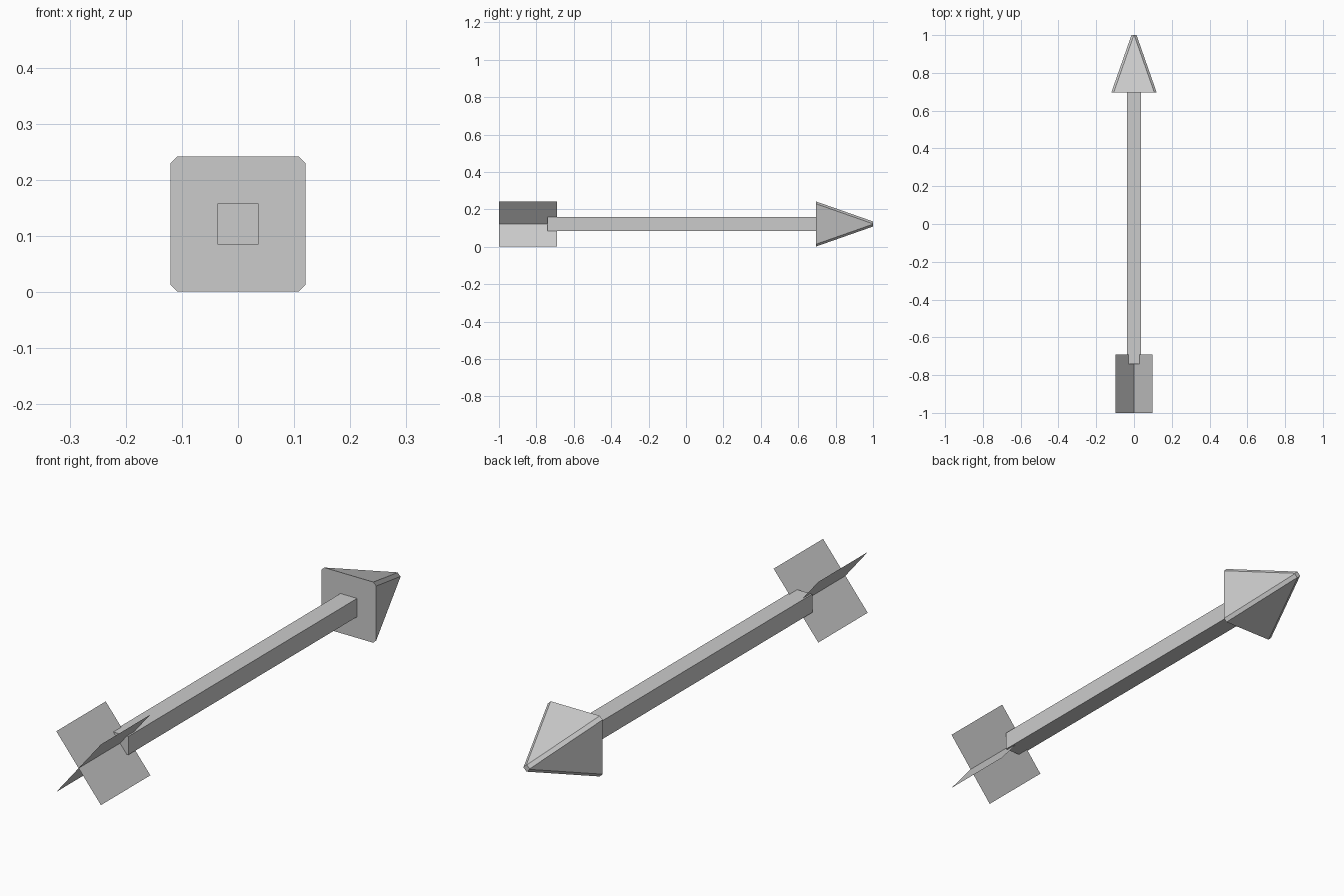
import bpy
from mathutils import Vector

if "Cube" in bpy.data.objects:
    bpy.data.objects.remove(bpy.data.objects["Cube"])

CZ = 0.1215  # height of the arrow's axis


def make(name, verts, faces):
    mesh = bpy.data.meshes.new(name)
    mesh.from_pydata(verts, [], faces)
    mesh.update()
    obj = bpy.data.objects.new(name, mesh)
    bpy.context.collection.objects.link(obj)
    return obj


def loft(name, rings):
    # Each ring is (y, [(x, z), ...]), counter-clockwise seen from the front
    n = len(rings[0][1])
    verts = [(x, y, CZ + z) for y, pts in rings for x, z in pts]
    faces = [tuple(range(n)), tuple(reversed(range(n, 2 * n)))]
    faces += [(i, i + n, (i + 1) % n + n, (i + 1) % n) for i in range(n)]
    return make(name, verts, faces)


def chamfered_square(half, cut):
    a, b = half, half - cut
    return [(-b, -a), (b, -a), (a, -b), (a, b),
            (b, a), (-b, a), (-a, b), (-a, -b)]


# Square shaft
s = 0.0365
square = [(-s, -s), (s, -s), (s, s), (-s, s)]
loft("shaft", [(-0.74, square), (0.697, square)])

# Pyramid head with narrow bevelled edges, ending in a tiny blunt tip
loft("arrow_head", [(0.695, chamfered_square(0.1205, 0.0125)),
                    (1.0, chamfered_square(0.0135, 0.0125))])

# Two crossed flat fins on the diagonals
for side, name in ((1, "fin_rising"), (-1, "fin_falling")):
    x, h = 0.098 * side, 0.1205
    make(name, [(-x, -1.0, CZ - h), (x, -1.0, CZ + h),
                (x, -0.69, CZ + h), (-x, -0.69, CZ - h)], [(0, 1, 2, 3)])
